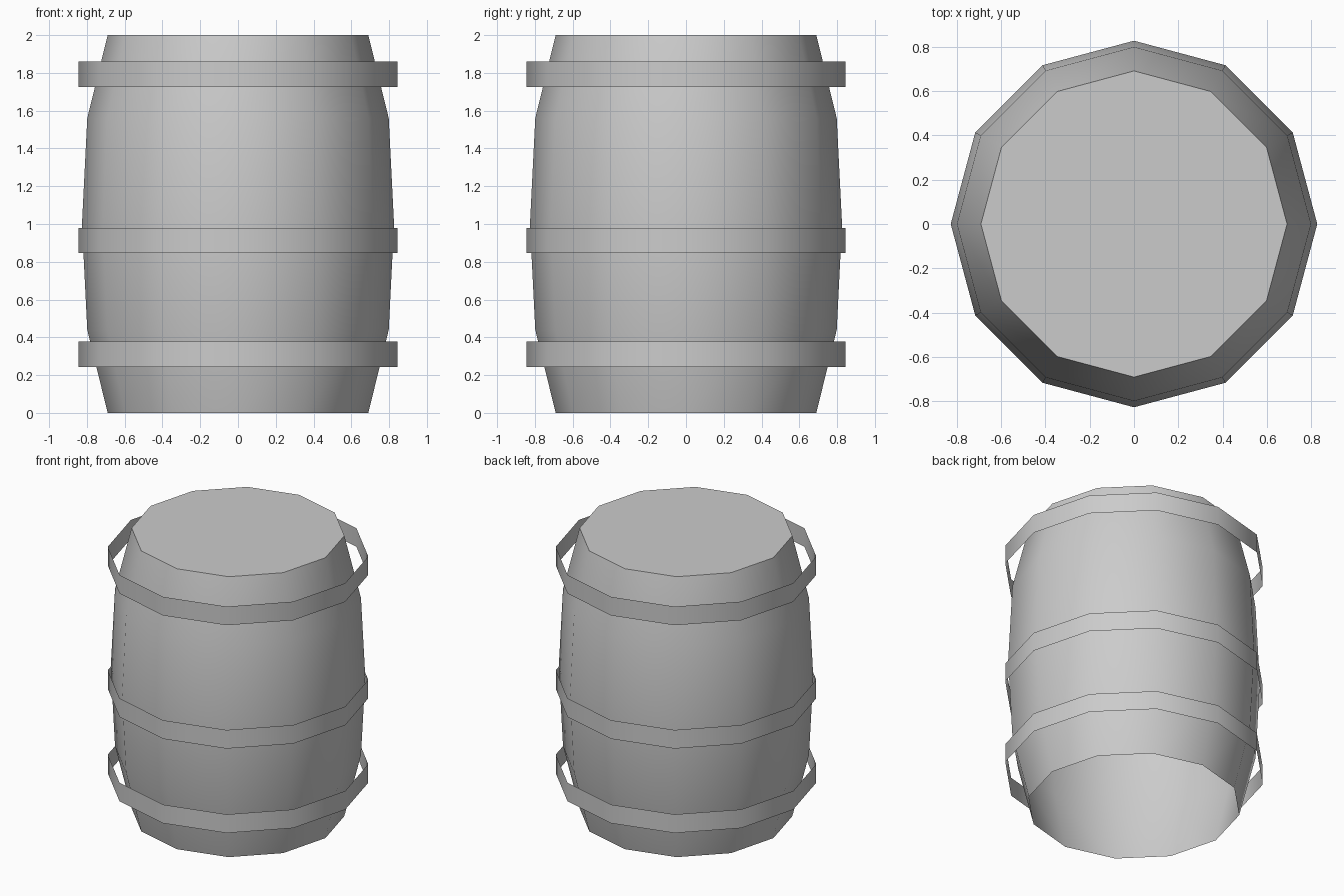
import bpy
import bmesh
import math
from mathutils import Matrix

SIDES = 12

cube = bpy.data.objects.get("Cube")
if cube:
    bpy.data.objects.remove(cube, do_unlink=True)

grey = bpy.data.materials.new("plain_grey")
grey.use_nodes = True
colour = (0.6, 0.6, 0.6, 1)
grey.diffuse_color = colour
grey.node_tree.nodes["Principled BSDF"].inputs["Base Color"].default_value = colour


def lathe(name, profile, lid=False):
    """Turn a (radius, height) profile into an open shell, with an optional lid."""
    bm = bmesh.new()
    rings = []
    for radius, z in profile:
        made = bmesh.ops.create_circle(
            bm, segments=SIDES, radius=radius, matrix=Matrix.Translation((0, 0, z)))
        rings.append(made["verts"])
    for low, high in zip(rings, rings[1:]):
        for i in range(SIDES):
            j = (i + 1) % SIDES
            bm.faces.new((low[i], low[j], high[j], high[i]))
    if lid:
        bm.faces.new(rings[-1])
    bm.normal_update()
    # Make the walls face outwards
    for face in bm.faces:
        centre = face.calc_center_median()
        outward = centre if abs(face.normal.z) < 0.9 else Matrix.Identity(3).col[2]
        if face.normal.xy.dot(outward.xy) + face.normal.z * (abs(face.normal.z) > 0.9) < 0:
            face.normal_flip()
    mesh = bpy.data.meshes.new(name)
    bm.to_mesh(mesh)
    bm.free()
    mesh.materials.append(grey)
    obj = bpy.data.objects.new(name, mesh)
    bpy.context.collection.objects.link(obj)
    bpy.ops.object.select_all(action="DESELECT")
    obj.select_set(True)
    bpy.context.view_layer.objects.active = obj
    bpy.ops.object.shade_smooth_by_angle(angle=math.radians(45))
    return obj


# Bulging body, closed on top and open underneath
lathe("barrel_body",
      [(0.69, 0), (0.798, 0.44), (0.826, 1), (0.798, 1.56), (0.69, 2)], lid=True)

# Thin loose hoops
for name, base in (("lower_hoop", 0.244), ("middle_hoop", 0.846), ("upper_hoop", 1.726)):
    lathe(name, [(0.845, base), (0.845, base + 0.133)])
